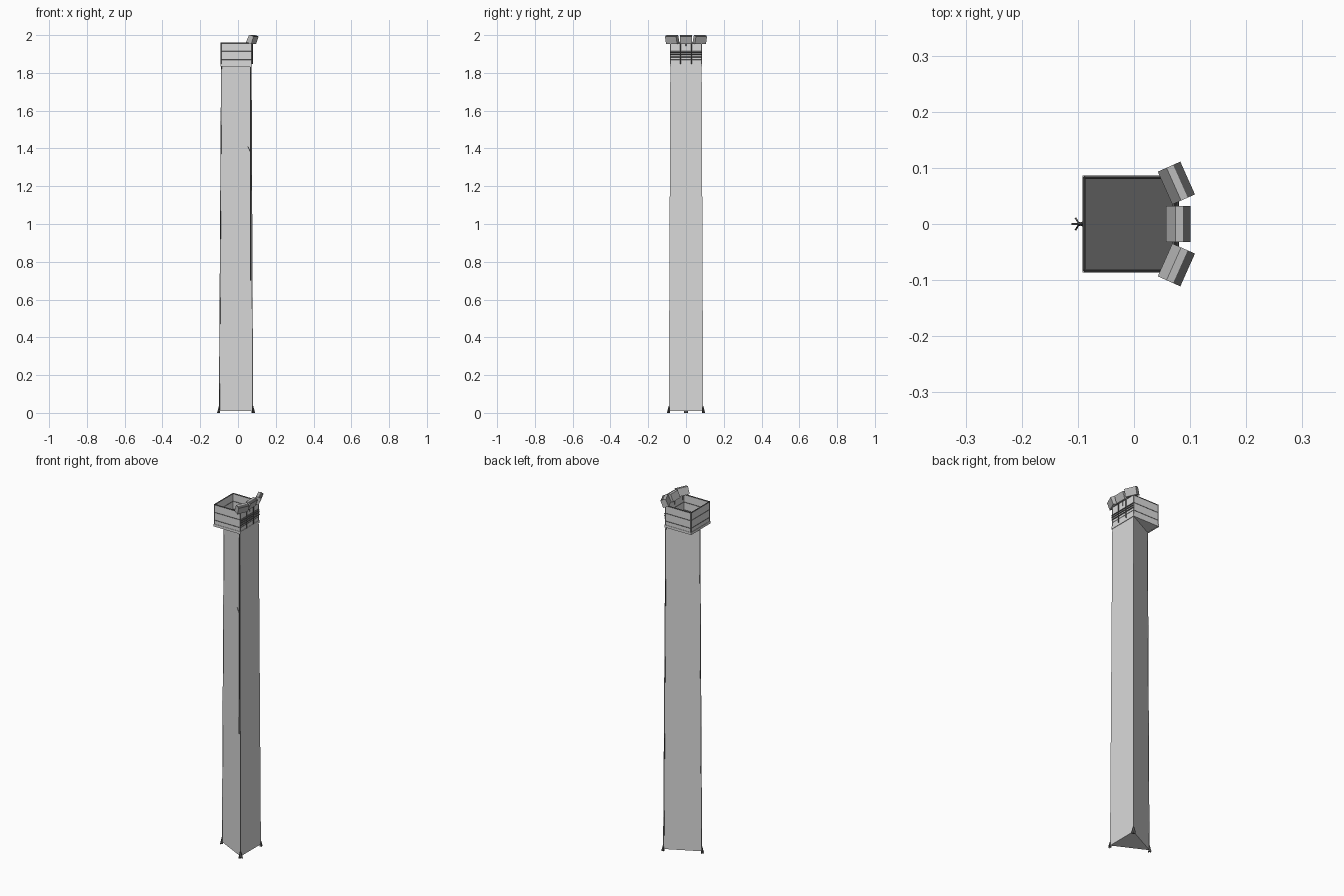
import bpy, bmesh, math
from mathutils import Vector, Matrix

if "Cube" in bpy.data.objects:
    bpy.data.objects.remove(bpy.data.objects["Cube"])


def material(name, v):
    m = bpy.data.materials.new(name)
    m.diffuse_color = (v, v, v, 1)
    m.use_nodes = True
    m.node_tree.nodes["Principled BSDF"].inputs["Base Color"].default_value = m.diffuse_color
    return m


GREY = material("light grey steel", 0.70)
LAMP = material("lamp grey", 0.50)
DARK = material("dark grey steel", 0.10)


def mesh_object(name, verts, faces, mats, indices=None):
    me = bpy.data.meshes.new(name)
    me.from_pydata(verts, [], faces)
    for m in mats:
        me.materials.append(m)
    if indices:
        for p, i in zip(me.polygons, indices):
            p.material_index = i
    bm = bmesh.new()
    bm.from_mesh(me)
    bmesh.ops.recalc_face_normals(bm, faces=bm.faces)
    bm.to_mesh(me)
    bm.free()
    ob = bpy.data.objects.new(name, me)
    bpy.context.collection.objects.link(ob)
    return ob


def box(name, x0, x1, y0, y1, z0, z1, mats, indices=None):
    v = [(x, y, z) for z in (z0, z1) for x, y in ((x0, y0), (x1, y0), (x1, y1), (x0, y1))]
    f = [(3, 2, 1, 0), (4, 5, 6, 7)] + [(i, (i + 1) % 4, (i + 1) % 4 + 4, i + 4) for i in range(4)]
    return mesh_object(name, v, f, mats, indices)


def rod(name, a, b, r, mat, sides=4):
    a, b = Vector(a), Vector(b)
    bm = bmesh.new()
    q = (b - a).to_track_quat('Z', 'Y').to_matrix().to_4x4()
    bmesh.ops.create_cone(bm, cap_ends=True, segments=sides, radius1=r, radius2=r,
                          depth=(b - a).length, matrix=Matrix.Translation((a + b) / 2) @ q)
    me = bpy.data.meshes.new(name)
    bm.to_mesh(me)
    bm.free()
    me.materials.append(mat)
    bpy.context.collection.objects.link(bpy.data.objects.new(name, me))


# Three-sided tapered shaft
low = [(-0.101, 0), (0.080, -0.091), (0.080, 0.091)]
high = [(-0.090, 0), (0.072, -0.083), (0.072, 0.083)]
verts = [(x, y, 0.01) for x, y in low] + [(x, y, 1.838) for x, y in high]
faces = [(0, 1, 4, 3), (1, 2, 5, 4), (2, 0, 3, 5), (2, 1, 0)]
mesh_object("tower_shaft", verts, faces, [GREY])

# Corner legs and triangular foot fins
for n, (p, q) in enumerate(zip(low, high)):
    rod(f"corner_leg_{n}", (p[0] * 0.965, p[1] * 0.965, 0.01),
        (q[0] * 0.965, q[1] * 0.965, 1.838), 0.003, DARK)
    for k in range(3):
        base = math.atan2(p[1], p[0])
        a = base + (k - 1) * math.radians(60)
        d = Vector((math.cos(a), math.sin(a), 0))
        s = Vector((-d.y, d.x, 0)) * 0.0015
        c = Vector((p[0] * 0.97, p[1] * 0.97, 0))
        tri = [c - d * 0.004, c + d * 0.013, c + d * 0.002 + Vector((0, 0, 0.04))]
        mesh_object(f"foot_fin_{n}_{k}", [t - s for t in tri] + [t + s for t in tri],
                    [(0, 1, 2), (5, 4, 3), (0, 3, 4, 1), (1, 4, 5, 2), (2, 5, 3, 0)], [DARK])

# Cable running down beside the front corner, with a small bracket
rod("cable", (0.066, -0.085, 0.70), (0.066, -0.081, 1.83), 0.002, DARK)
rod("cable_bracket", (0.052, -0.081, 1.41), (0.066, -0.082, 1.38), 0.0015, DARK)

# Platform floor (dark on top only) and rim
X0, X1, Y = -0.089, 0.072, 0.083
box("platform_floor", X0, X1, -Y, Y, 1.836, 1.845, [GREY, DARK], [0, 1, 0, 0, 0, 0])
for s in (-1, 1):
    box("floor_rim_side", X0 - 0.003, X1 + 0.003, s * Y - 0.003, s * Y + 0.003, 1.834, 1.848, [GREY])
for x in (X0, X1):
    box("floor_rim_end", x - 0.003, x + 0.003, -Y - 0.003, Y + 0.003, 1.834, 1.848, [GREY])

# Basket walls
T = 0.001
for s in (-1, 1):
    box("basket_side_panel", X0, X1, s * Y - T, s * Y + T, 1.845, 1.958, [GREY])
for x in (X0, X1):
    box("basket_end_panel", x - T, x + T, -Y, Y, 1.845, 1.958, [GREY])

# Guard rails and corner posts
corners = [(X0, -Y), (X1, -Y), (X1, Y), (X0, Y)]
for i in range(4):
    a, b = corners[i], corners[(i + 1) % 4]
    rod("corner_post", (*a, 1.845), (*a, 1.96), 0.0025, DARK)
    for z, r in ((1.958, 0.003), (1.914, 0.002), (1.870, 0.002)):
        rod("guard_rail", (*a, z), (*b, z), r, DARK)

# Lamp mounting frame on the lamp side
for z in (1.884, 1.897, 1.908):
    rod("lamp_frame_bar", (X1 + 0.004, -Y, z), (X1 + 0.004, Y, z), 0.0035, DARK)
for y in (-0.03, 0.03):
    rod("lamp_frame_post", (X1 + 0.004, y, 1.848), (X1 + 0.004, y, 1.965), 0.003, DARK)

# Three tilted floodlights, outer two turned outwards
profile = [(-0.022, 1.962), (-0.005, 2.0), (0.008, 1.999), (0.022, 1.992), (0.008, 1.953)]
for name, cx, cy, deg in (("lamp_middle", 0.079, 0, 0),
                          ("lamp_front", 0.0755, -0.073, -24), ("lamp_back", 0.0755, 0.073, 24)):
    rot = Matrix.Rotation(math.radians(deg), 3, 'Z')
    v = [rot @ Vector((x, y, z)) + Vector((cx, cy, 0)) for y in (-0.032, 0.032) for x, z in profile]
    f = [tuple(range(5)), tuple(range(9, 4, -1))]
    f += [(i, i + 5, (i + 1) % 5 + 5, (i + 1) % 5) for i in range(5)]
    mesh_object(name, v, f, [LAMP, DARK], [0, 0, 0, 0, 1, 0, 0])
    foot = rot @ Vector((-0.006, 0, 0)) + Vector((cx, cy, 1.965))
    rod(name + "_bracket", (min(foot.x, X1), max(-Y, min(Y, foot.y)), 1.93), foot, 0.002, DARK)
